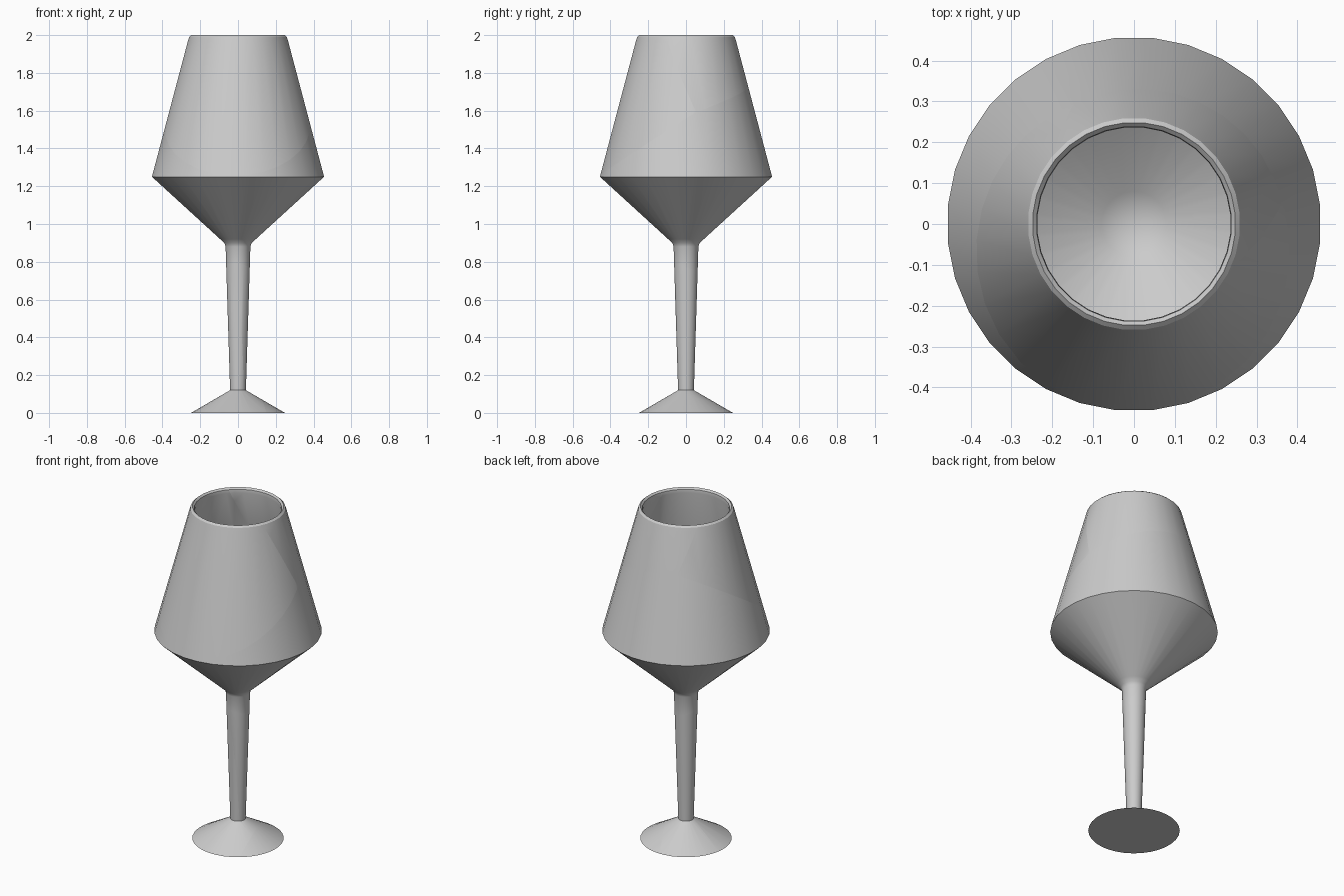
import bpy, bmesh, math
from mathutils import Vector

if "Cube" in bpy.data.objects:
    bpy.data.objects.remove(bpy.data.objects["Cube"])

SEG = 32
# outer and inner half-section of the glass (radius, z)
PROFILE = [(0, 0), (0.25, 0), (0.042, 0.12), (0.066, 0.88), (0.073, 0.90), (0.095, 0.92),
           (0.458, 1.25), (0.266, 1.97), (0.260, 1.99), (0.249, 2.0), (0.239, 1.99),
           (0.237, 1.97), (0.428, 1.25), (0.08, 0.94), (0, 0.92)]


def solid():
    """Lathe the profile into a closed glass."""
    bm = bmesh.new()
    rings = []
    for r, z in PROFILE:
        if r == 0:
            rings.append([bm.verts.new((0, 0, z))] * SEG)
        else:
            angles = [2 * math.pi * (i + 0.5) / SEG for i in range(SEG)]
            rings.append([bm.verts.new((r * math.cos(a), r * math.sin(a), z)) for a in angles])
    for a, b in zip(rings, rings[1:]):
        for i in range(SEG):
            j = (i + 1) % SEG
            bm.faces.new(list(dict.fromkeys([a[i], a[j], b[j], b[i]])))
    bmesh.ops.recalc_face_normals(bm, faces=bm.faces)
    return bm


def plane(p, q, r, toward):
    """Plane through three points with its normal on the side of 'toward'."""
    p, q, r = Vector(p), Vector(q), Vector(r)
    n = (q - p).cross(r - p).normalized()
    return p, (n if n.dot(Vector(toward)) > 0 else -n)


def keep(bm, pl, sign):
    """Keep one side of a plane and cap the cut."""
    res = bmesh.ops.bisect_plane(bm, geom=bm.verts[:] + bm.edges[:] + bm.faces[:], dist=1e-5,
                                 plane_co=pl[0], plane_no=pl[1] * sign, clear_inner=True)
    edges = [e for e in res["geom_cut"] if isinstance(e, bmesh.types.BMEdge) and e.is_boundary]
    if edges:
        bmesh.ops.triangle_fill(bm, edges=edges, use_beauty=True, use_dissolve=False)


# crack planes
P1, P2 = (0.37, 0.05, 1.59), (-0.15, 0.295, 1.735)
up, back, right = (0, 0, 1), (0, 1, 0), (1, 0, 0)
A = plane(P1, P2, (0, -0.455, 1.257), up)
B = plane(P1, P2, (0, 0.335, 1.73), up)
F = plane(P1, P2, (0.0175, 0.03, 2.0), back)
C = plane((-0.065, 0, 0.785), (0.06, 0.06, 0.755), (0, -0.065, 0.79), up)
D = plane((0.12, -0.04, 0), (-0.245, 0.04, 0), (-0.015, -0.056, 0.65), back)
E = plane((0.15, -0.2, 0), (0.0, 0.245, 0), (0.11, 0.02, 0.08), right)

PIECES = {
    "bowl_front_shard": [(A, 1), (F, -1)],
    "bowl_back_shard": [(B, 1), (F, 1)],
    "bowl_lower": [(A, -1), (B, -1), (C, 1)],
    "stem": [(C, -1), (D, 1), (E, -1)],
    "foot_front_shard": [(C, -1), (D, -1), (E, -1)],
    "foot_right_shard": [(C, -1), (E, 1)],
}

for name, cuts in PIECES.items():
    bm = solid()
    for pl, sign in cuts:
        keep(bm, pl, sign)
    bmesh.ops.recalc_face_normals(bm, faces=bm.faces)
    me = bpy.data.meshes.new(name)
    bm.to_mesh(me)
    bm.free()
    ob = bpy.data.objects.new(name, me)
    bpy.context.collection.objects.link(ob)
    bpy.ops.object.select_all(action='DESELECT')
    ob.select_set(True)
    bpy.context.view_layer.objects.active = ob
    bpy.ops.object.shade_smooth_by_angle(angle=math.radians(30))
